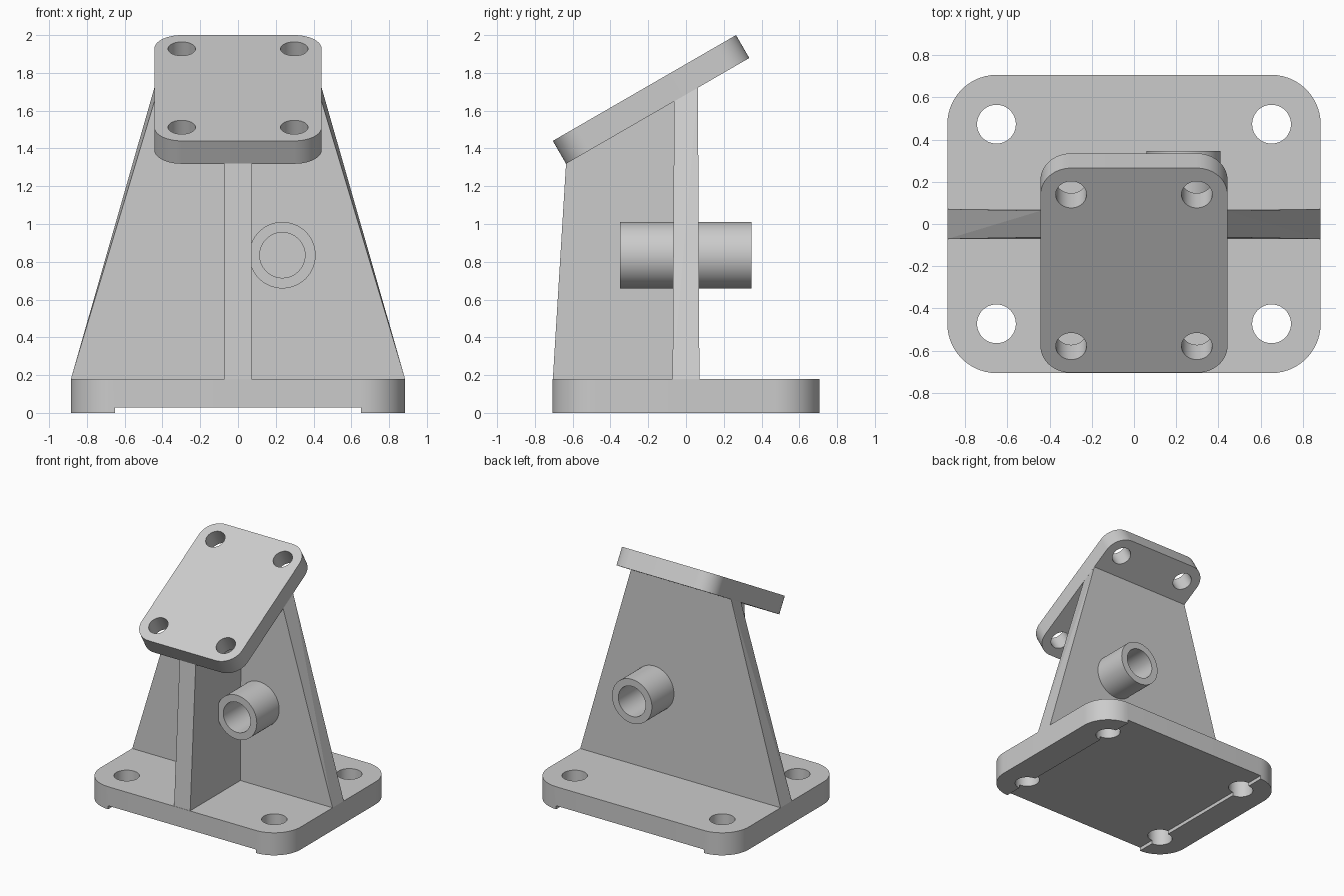
import bpy, bmesh
from math import sin, cos, pi, radians, tan
from mathutils import Matrix, Vector

if "Cube" in bpy.data.objects:
    bpy.data.objects.remove(bpy.data.objects["Cube"])

TILT = radians(30)


def make(name, bm, matrix=None):
    bmesh.ops.recalc_face_normals(bm, faces=bm.faces)
    if matrix:
        bm.transform(matrix)
    me = bpy.data.meshes.new(name)
    bm.to_mesh(me)
    bm.free()
    ob = bpy.data.objects.new(name, me)
    bpy.context.collection.objects.link(ob)
    return ob


def prism(bm, outline, z0, z1):
    """Extrude a closed xy outline from z0 to z1."""
    f = bm.faces.new([bm.verts.new((x, y, z0)) for x, y in outline])
    r = bmesh.ops.extrude_face_region(bm, geom=[f])
    moved = [v for v in r["geom"] if isinstance(v, bmesh.types.BMVert)]
    bmesh.ops.translate(bm, verts=moved, vec=(0, 0, z1 - z0))


def circle(cx, cy, r, n=48):
    return [(cx + r * cos(2 * pi * i / n), cy + r * sin(2 * pi * i / n)) for i in range(n)]


def rounded_rect(hx, hy, r, n=14):
    pts = []
    for k, (sx, sy) in enumerate([(1, 1), (-1, 1), (-1, -1), (1, -1)]):
        for i in range(n + 1):
            a = pi / 2 * (k + i / n)
            pts.append((sx * (hx - r) + r * cos(a), sy * (hy - r) + r * sin(a)))
    return pts


def select(ob):
    bpy.ops.object.select_all(action='DESELECT')
    ob.select_set(True)
    bpy.context.view_layer.objects.active = ob


def cut(ob, cutter):
    cutter.hide_render = True
    mod = ob.modifiers.new("cut", 'BOOLEAN')
    mod.operation = 'DIFFERENCE'
    mod.solver = 'EXACT'
    mod.object = cutter
    select(ob)
    bpy.ops.object.modifier_apply(modifier=mod.name)
    bpy.data.objects.remove(cutter)


def smooth(ob):
    select(ob)
    bpy.ops.object.shade_smooth_by_angle(angle=radians(30))


def drilled_plate(name, hx, hy, r, z0, z1, hole, hole_r, matrix=None):
    """Rounded plate with four corner holes."""
    bm = bmesh.new()
    prism(bm, rounded_rect(hx, hy, r), z0, z1)
    ob = make(name, bm, matrix)
    bm = bmesh.new()
    for sx in (-1, 1):
        for sy in (-1, 1):
            prism(bm, circle(sx * hole[0], sy * hole[1], hole_r), z0 - 0.1, z1 + 0.1)
    cut(ob, make("hole_cutter", bm, matrix))
    return ob


# base plate with a shallow channel underneath
base = drilled_plate("base_plate", 0.885, 0.707, 0.235, 0, 0.18, (0.652, 0.473), 0.092)
bm = bmesh.new()
prism(bm, [(-0.652, -1), (0.652, -1), (0.652, 1), (-0.652, 1)], -0.1, 0.028)
cut(base, make("channel_cutter", bm))
smooth(base)

# tilted mounting plate
place = Matrix.Translation((0, -0.22, 1.72)) @ Matrix.Rotation(TILT, 4, 'X')
smooth(drilled_plate("mounting_plate", 0.443, 0.56, 0.145, -0.14, 0,
                     (0.298, 0.415), 0.073, place))


def underside(y):
    return 1.319 + (y + 0.635) * tan(TILT)


# tapered upright wall, top following the mounting plate
bm = bmesh.new()
for x, y in [(-1, -1), (1, -1), (1, 1), (-1, 1)]:
    bm.verts.new((x * 0.885, y * 0.071, 0.178))
    bm.verts.new((x * 0.442, y * 0.063, underside(y * 0.063) + 0.002))
bmesh.ops.convex_hull(bm, input=bm.verts)
bmesh.ops.dissolve_limit(bm, angle_limit=radians(0.5), verts=bm.verts, edges=bm.edges)
make("upright_wall", bm)

# front rib, profile in (y, z), extruded along x
bm = bmesh.new()
prism(bm, [(-0.705, 0.178), (-0.635, 1.321), (-0.05, underside(-0.05)), (-0.05, 0.178)],
      -0.071, 0.071)
axes = Matrix(((0, 0, 1, 0), (1, 0, 0, 0), (0, 1, 0, 0), (0, 0, 0, 1)))
make("front_rib", bm, axes)

# hollow bosses on both sides of the wall, bores stopped by the wall
for name, y_out, y_in in [("front_boss", -0.35, -0.05), ("rear_boss", 0.346, 0.05)]:
    bm = bmesh.new()
    n = 64
    rings = []
    for r, y in [(0.176, y_in), (0.176, y_out), (0.12, y_out), (0.12, y_in)]:
        rings.append([bm.verts.new((x, y, z)) for x, z in circle(0.235, 0.835, r, n)])
    for k in range(4):
        a, b = rings[k], rings[(k + 1) % 4]
        for i in range(n):
            j = (i + 1) % n
            bm.faces.new((a[i], a[j], b[j], b[i]))
    smooth(make(name, bm))
